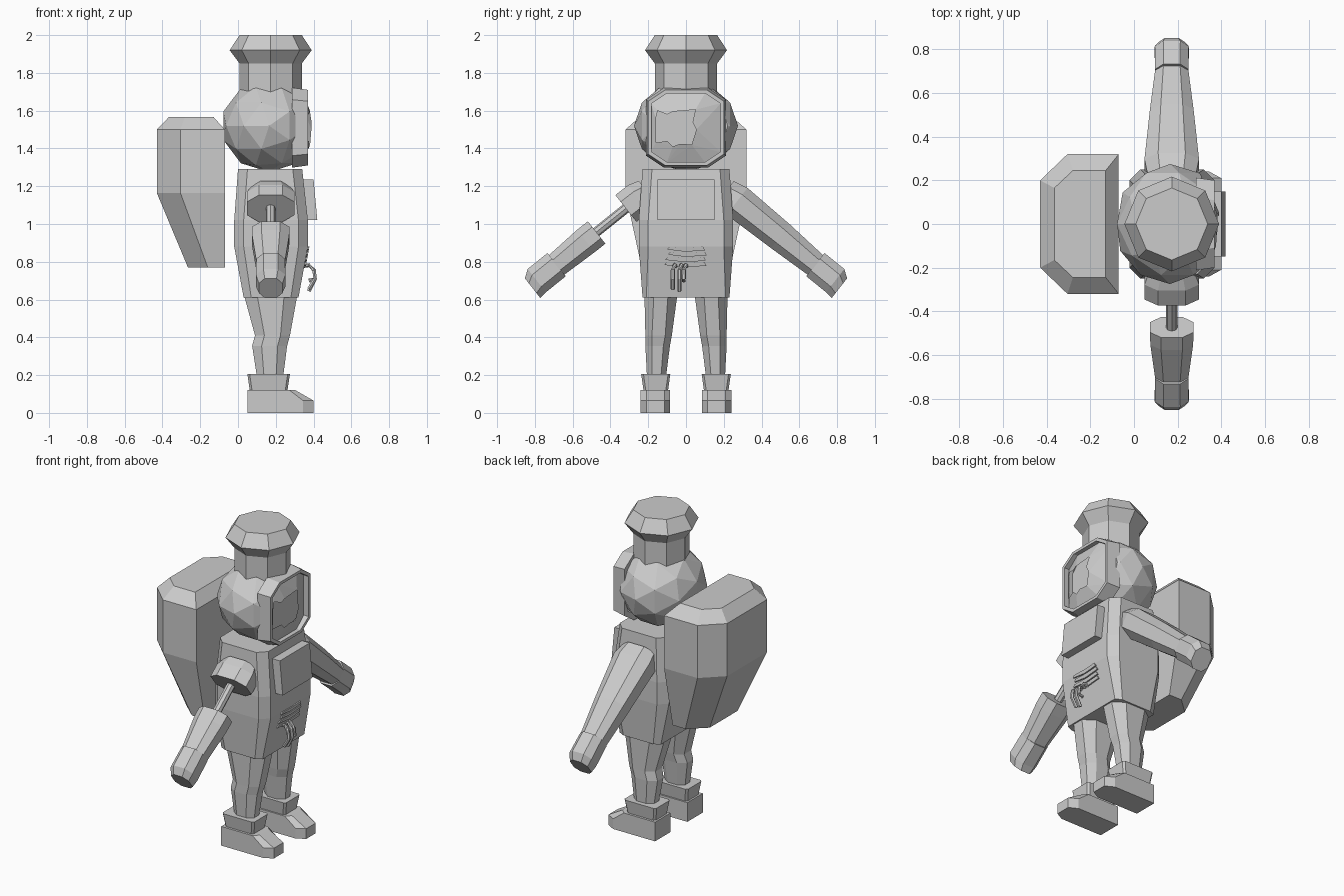
import bpy, bmesh, math
from mathutils import Vector

if "Cube" in bpy.data.objects:
    bpy.data.objects.remove(bpy.data.objects["Cube"])

grey = bpy.data.materials.new("suit grey")
grey.diffuse_color = (0.6, 0.6, 0.6, 1)
grey.use_nodes = True
grey.node_tree.nodes["Principled BSDF"].inputs["Base Color"].default_value = grey.diffuse_color


def finish(name, bm, recalc=True):
    if recalc:
        bmesh.ops.recalc_face_normals(bm, faces=bm.faces)
    me = bpy.data.meshes.new(name)
    bm.to_mesh(me)
    bm.free()
    ob = bpy.data.objects.new(name, me)
    me.materials.append(grey)
    bpy.context.collection.objects.link(ob)
    return ob


def loft(name, rings, closed=False):
    """Skin equal-length rings; cap the ends or join them into a loop."""
    bm = bmesh.new()
    vs = [[bm.verts.new(p) for p in r] for r in rings]
    n = len(rings[0])
    pairs = list(zip(vs, vs[1:])) + ([(vs[-1], vs[0])] if closed else [])
    for a, b in pairs:
        for i in range(n):
            bm.faces.new((a[i], a[(i + 1) % n], b[(i + 1) % n], b[i]))
    if not closed:
        bm.faces.new(vs[0])
        bm.faces.new(vs[-1])
    return finish(name, bm)


def cut_rect(x0, x1, y0, y1, cx, cy):
    """Rectangle with chamfered corners."""
    return [(x0 + cx, y0), (x1 - cx, y0), (x1, y0 + cy), (x1, y1 - cy),
            (x1 - cx, y1), (x0 + cx, y1), (x0, y1 - cy), (x0, y0 + cy)]


def level(z, *a):
    return [(x, y, z) for x, y in cut_rect(*a)]


def limb(name, stations, s, n=8):
    """Arm section: stations are (y, z, half width in x, half height)."""
    d = Vector((0, 0.79 * s, -0.62))
    up = Vector((0, 0.62 * s, 0.79))
    rings = []
    for y, z, w, h in stations:
        c = Vector((0.173, y * s, z))
        rings.append([c + Vector((a, 0, 0)) + up * b
                      for a, b in cut_rect(-w, w, -h, h, w * 0.5, h * 0.5)])
    return loft(name, rings)


def tube(name, pts, r, n=6):
    rings = []
    for i, p in enumerate(pts):
        t = (Vector(pts[min(i + 1, len(pts) - 1)]) - Vector(pts[max(i - 1, 0)])).normalized()
        u = t.cross(Vector((1, 0, 0)) if abs(t.x) < 0.8 else Vector((0, 1, 0))).normalized()
        v = t.cross(u)
        rings.append([Vector(p) + r * (math.cos(k * math.tau / n) * u + math.sin(k * math.tau / n) * v)
                      for k in range(n)])
    return loft(name, rings)


# Torso
loft("torso", [level(0.61, 0.03, 0.32, -0.23, 0.23, 0.04, 0.02),
               level(0.88, -0.02, 0.37, -0.25, 0.25, 0.05, 0.05),
               level(1.02, -0.02, 0.37, -0.25, 0.25, 0.05, 0.05),
               level(1.29, 0.0, 0.34, -0.23, 0.23, 0.05, 0.05)])

# Backpack with chamfered rear corners
def pack(z, xb, xc, xf, yb, ys):
    return [(xf, -ys, z), (xf, ys, z), (xc, ys, z), (xb, yb, z), (xb, -yb, z), (xc, -ys, z)]

loft("backpack", [pack(0.77, -0.265, -0.16, -0.07, 0.14, 0.235),
                  pack(1.165, -0.43, -0.305, -0.07, 0.2, 0.32),
                  pack(1.5, -0.43, -0.305, -0.07, 0.2, 0.32),
                  pack(1.567, -0.365, -0.28, -0.13, 0.165, 0.245)])

# Legs, ankle cuffs and boots
for s, side in ((-1, "right"), (1, "left")):
    def leg_ring(z, x0, x1, y0, y1, cx, cy):
        return [(x, y * s, z) for x, y in cut_rect(x0, x1, y0, y1, cx, cy)]
    loft(side + "_leg", [leg_ring(0.16, 0.105, 0.235, 0.11, 0.205, 0.035, 0.025),
                         leg_ring(0.355, 0.075, 0.26, 0.085, 0.215, 0.05, 0.035),
                         leg_ring(0.41, 0.09, 0.275, 0.075, 0.215, 0.05, 0.035),
                         leg_ring(0.63, 0.03, 0.315, 0.045, 0.22, 0.07, 0.05)])
    loft(side + "_ankle_cuff", [leg_ring(0.12, 0.062, 0.262, 0.095, 0.225, 0.012, 0.012),
                                leg_ring(0.205, 0.05, 0.275, 0.083, 0.237, 0.012, 0.012)])
    def boot(z, back, mid, toe):
        return [(back, 0.085 * s, z), (mid, 0.085 * s, z), (toe, 0.115 * s, z),
                (toe, 0.21 * s, z), (mid, 0.24 * s, z), (back, 0.24 * s, z)]
    top = boot(0.122, 0.05, 0.27, 0.30)
    loft(side + "_boot", [boot(0, 0.05, 0.345, 0.4),
                          [(x, y, 0.065 if x > 0.3 else 0.08) for x, y, z in boot(0, 0.05, 0.345, 0.4)],
                          top])

# Whole left arm
wrist = (0.695, 0.775, 0.075, 0.065)
elbow = (0.50, 0.935, 0.1, 0.08)
hand = [(0.685, 0.785, 0.076, 0.078), (0.79, 0.70, 0.078, 0.078), (0.812, 0.66, 0.062, 0.066)]
limb("left_arm", [(0.2, 1.16, 0.11, 0.085), (0.27, 1.12, 0.125, 0.09), elbow, wrist], 1)
limb("left_hand", hand, 1)

# Broken right arm: stub, bare rod and forearm
limb("right_arm_stub", [(0.2, 1.165, 0.105, 0.08), (0.25, 1.135, 0.125, 0.09),
                        (0.318, 1.082, 0.125, 0.09)], -1)
tube("arm_rod", [(0.173, -0.29, 1.105), (0.173, -0.49, 0.945)], 0.026, 8)
limb("right_forearm", [(0.473, 0.955, 0.1, 0.075), (0.53, 0.91, 0.098, 0.075), wrist], -1)
limb("right_hand", hand, -1)

# Helmet: faceted ball with a flat front cut
bm = bmesh.new()
bmesh.ops.create_icosphere(bm, subdivisions=2, radius=1)
for v in bm.verts:
    x, y, z = v.co
    v.co = (0.165 + 0.255 * x, 0.275 * z, 1.52 + 0.245 * y)
geom = bm.verts[:] + bm.edges[:] + bm.faces[:]
cut = bmesh.ops.bisect_plane(bm, geom=geom, plane_co=(0.31, 0, 0), plane_no=(1, 0, 0), clear_outer=True)
bmesh.ops.holes_fill(bm, edges=[e for e in bm.edges if e.is_boundary], sides=0)
finish("helmet", bm)

# Visor frame
def frame(x, k):
    return [(x, y * k, 1.51 + z * k) for y, z in cut_rect(-0.2, 0.2, -0.2, 0.2, 0.09, 0.06)]

loft("visor_frame", [frame(0.285, 1.06), frame(0.37, 1), frame(0.37, 0.91), frame(0.285, 0.91)], closed=True)

# Broken visor glass: bulging sheet with a jagged hole
hole = [(-0.16, 1.56), (-0.15, 1.6), (-0.1, 1.58), (-0.07, 1.595), (0.05, 1.605), (0.035, 1.54),
        (0.055, 1.5), (0.03, 1.42), (-0.03, 1.425), (-0.07, 1.41), (-0.1, 1.44), (-0.16, 1.43)]
outer = [(y, z) for _, y, z in frame(0, 0.93)]
bm = bmesh.new()
edges = []
for loop in (outer, hole):
    vs = [bm.verts.new((0.392 - 0.045 * ((y / 0.2) ** 2 + ((z - 1.51) / 0.2) ** 2), y, z)) for y, z in loop]
    edges += [bm.edges.new((vs[i], vs[i - 1])) for i in range(len(vs))]
bmesh.ops.triangle_fill(bm, edges=edges, use_beauty=True)
for f in bm.faces:
    f.normal_update()
    if f.normal.x < 0:
        f.normal_flip()
finish("visor_glass", bm, False)

# Flared hat
loft("hat", [[(0.173 + r * math.cos(k * math.pi / 4), r * math.sin(k * math.pi / 4), z) for k in range(8)]
             for z, r in ((1.69, 0.165), (1.85, 0.165), (1.92, 0.217), (2.0, 0.165))])

# Chest box, leaning with the torso front
loft("chest_box", [[(x - 0.02, y, 1.235) if z else (x, y, 1.02) for x, y, z in
                    ((x, -0.15, 0), (x, 0.15, 0), (x, 0.15, 1), (x, -0.15, 1))] for x in (0.35, 0.42)])

# Torn belly patch made of thin ragged slats
def front_x(z):
    return 0.32 + 0.05 * min(1, (z - 0.61) / 0.27)

for i, (y0, y1, z) in enumerate(((-0.1, 0.1, 0.865), (-0.095, 0.11, 0.838), (-0.11, 0.105, 0.81),
                                 (-0.115, 0.108, 0.783))):
    rings = [[(front_x(zz) + dx, y, zz) for y, zz in
              ((y0, z), (0, z - 0.012), (y1, z - 0.004), (y1 - 0.01, z + 0.015), (0.01, z + 0.01), (y0 + 0.01, z + 0.013))]
             for dx in (-0.005, 0.008)]
    loft(f"torn_slat_{i}", rings)

# Loose hoses hanging from the tear
for i, (y, end) in enumerate(((-0.07, 0.655), (-0.035, 0.645), (-0.012, 0.70))):
    tube(f"loose_hose_{i}", [(0.33, y + 0.02, 0.775), (0.375, y + 0.01, 0.782), (0.403, y, 0.755),
                             (0.408, y, 0.71), (0.375, y, end)], 0.011)
